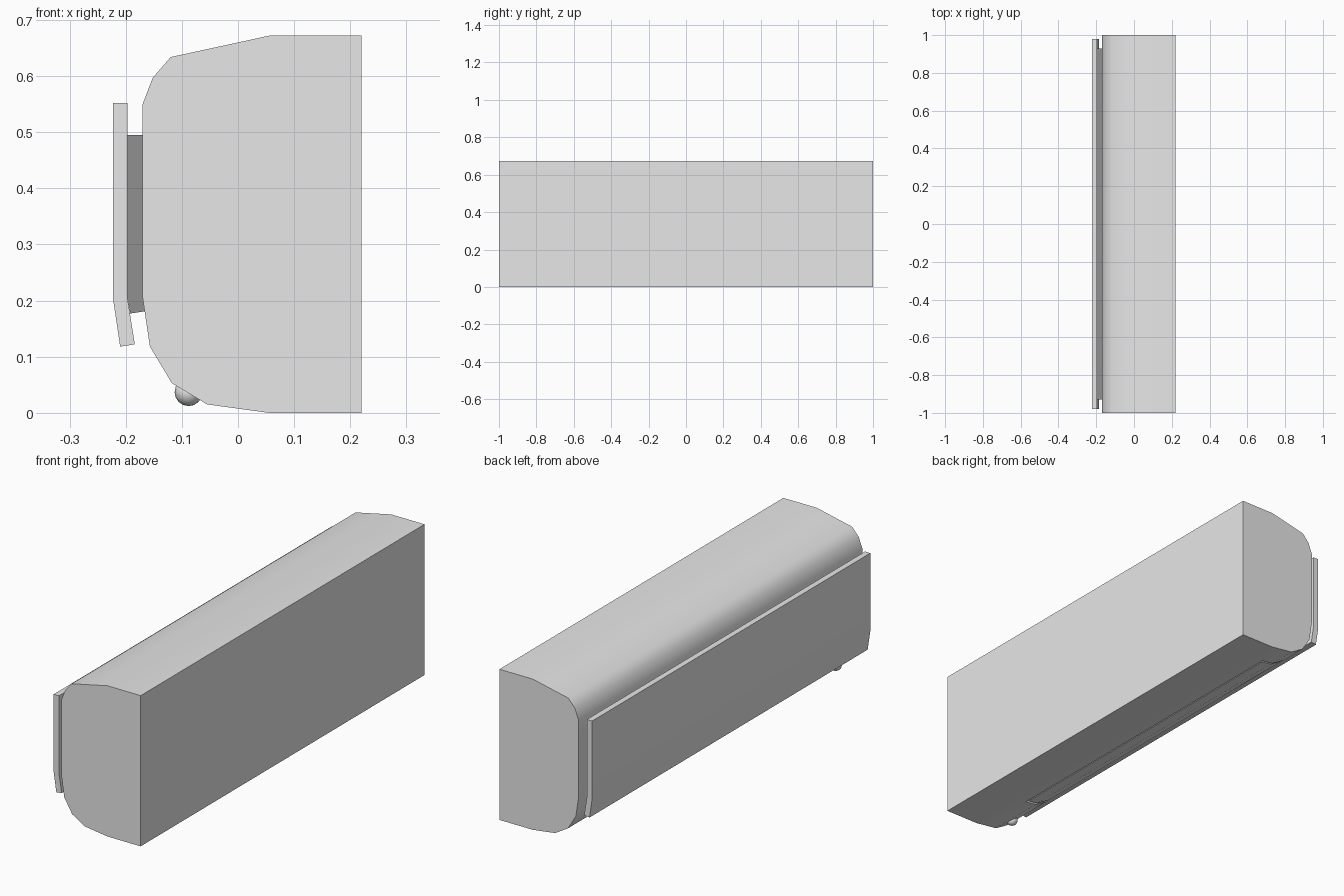
import bpy
import bmesh
import math
from mathutils import Vector

cube = bpy.data.objects.get("Cube")
if cube:
    bpy.data.objects.remove(cube, do_unlink=True)


def make_material(name, value):
    mat = bpy.data.materials.new(name)
    mat.use_nodes = True
    colour = (value, value, value, 1)
    mat.diffuse_color = colour
    mat.node_tree.nodes["Principled BSDF"].inputs["Base Color"].default_value = colour
    return mat


shell = make_material("light grey plastic", 0.8)
dark = make_material("dark grey plastic", 0.28)


def extrude(name, profile, y0, y1, mat):
    """Extrude an (x, z) outline along y."""
    bm = bmesh.new()
    face = bm.faces.new([bm.verts.new((x, y0, z)) for x, z in profile])
    moved = bmesh.ops.extrude_face_region(bm, geom=[face])["geom"]
    verts = [v for v in moved if isinstance(v, bmesh.types.BMVert)]
    bmesh.ops.translate(bm, vec=(0, y1 - y0, 0), verts=verts)
    bmesh.ops.recalc_face_normals(bm, faces=bm.faces)
    mesh = bpy.data.meshes.new(name)
    bm.to_mesh(mesh)
    bm.free()
    mesh.materials.append(mat)
    obj = bpy.data.objects.new(name, mesh)
    bpy.context.collection.objects.link(obj)
    return obj


def select(obj):
    bpy.ops.object.select_all(action='DESELECT')
    obj.select_set(True)
    bpy.context.view_layer.objects.active = obj


def smooth(obj, angle):
    select(obj)
    bpy.ops.object.shade_smooth_by_angle(angle=math.radians(angle))


def ribbon(path, outer, inner):
    """Closed outline of a strip between two offsets of a path."""
    pts = [Vector(p) for p in path]
    sides = ([], [])
    for i, p in enumerate(pts):
        t = (pts[min(i + 1, len(pts) - 1)] - pts[max(i - 1, 0)]).normalized()
        n = Vector((t.y, -t.x))
        sides[0].append(p - n * outer)
        sides[1].append(p - n * inner)
    return sides[0] + sides[1][::-1]


# Main housing
housing = extrude("housing", [
    (0.22, 0), (0.055, 0), (-0.055, 0.015), (-0.118, 0.053), (-0.157, 0.118),
    (-0.17, 0.205), (-0.17, 0.55), (-0.152, 0.597), (-0.12, 0.634),
    (0.055, 0.672), (0.22, 0.672)], -1, 1, shell)

# Recessed air outlet with a curved flap in it
outlet_path = [(0.0, 0.0075), (-0.055, 0.015), (-0.118, 0.053), (-0.135, 0.081)]
cutter = extrude("outlet_cutter", ribbon(outlet_path, 0.02, -0.02), -0.73, 0.87, shell)
cutter.hide_render = True
cut = housing.modifiers.new("outlet", 'BOOLEAN')
cut.operation = 'DIFFERENCE'
cut.solver = 'EXACT'
cut.object = cutter
select(housing)
bpy.ops.object.modifier_apply(modifier=cut.name)
bpy.data.objects.remove(cutter, do_unlink=True)
smooth(housing, 42)

flap_path = [(-0.006, 0.0083), (-0.055, 0.015), (-0.118, 0.053), (-0.131, 0.075)]
flap = extrude("outlet_flap", ribbon(flap_path, -0.001, -0.014), -0.72, 0.86, shell)
smooth(flap, 42)

# Front cover standing off from the housing on a dark spacer
cover = extrude("front_cover", [
    (-0.223, 0.552), (-0.197, 0.552), (-0.197, 0.205),
    (-0.184, 0.122), (-0.21, 0.118), (-0.223, 0.205)], -0.98, 0.98, shell)
smooth(cover, 30)
spacer = extrude("cover_spacer", [
    (-0.197, 0.495), (-0.168, 0.495), (-0.168, 0.205),
    (-0.165, 0.181), (-0.192, 0.177), (-0.197, 0.205)], -0.93, 0.93, dark)
smooth(spacer, 30)

# Round sensor under one end
bpy.ops.mesh.primitive_uv_sphere_add(segments=16, ring_count=8, radius=0.025,
                                     location=(-0.088, -0.93, 0.037))
sensor = bpy.context.object
sensor.name = "sensor_bulb"
sensor.data.materials.append(shell)
smooth(sensor, 60)
